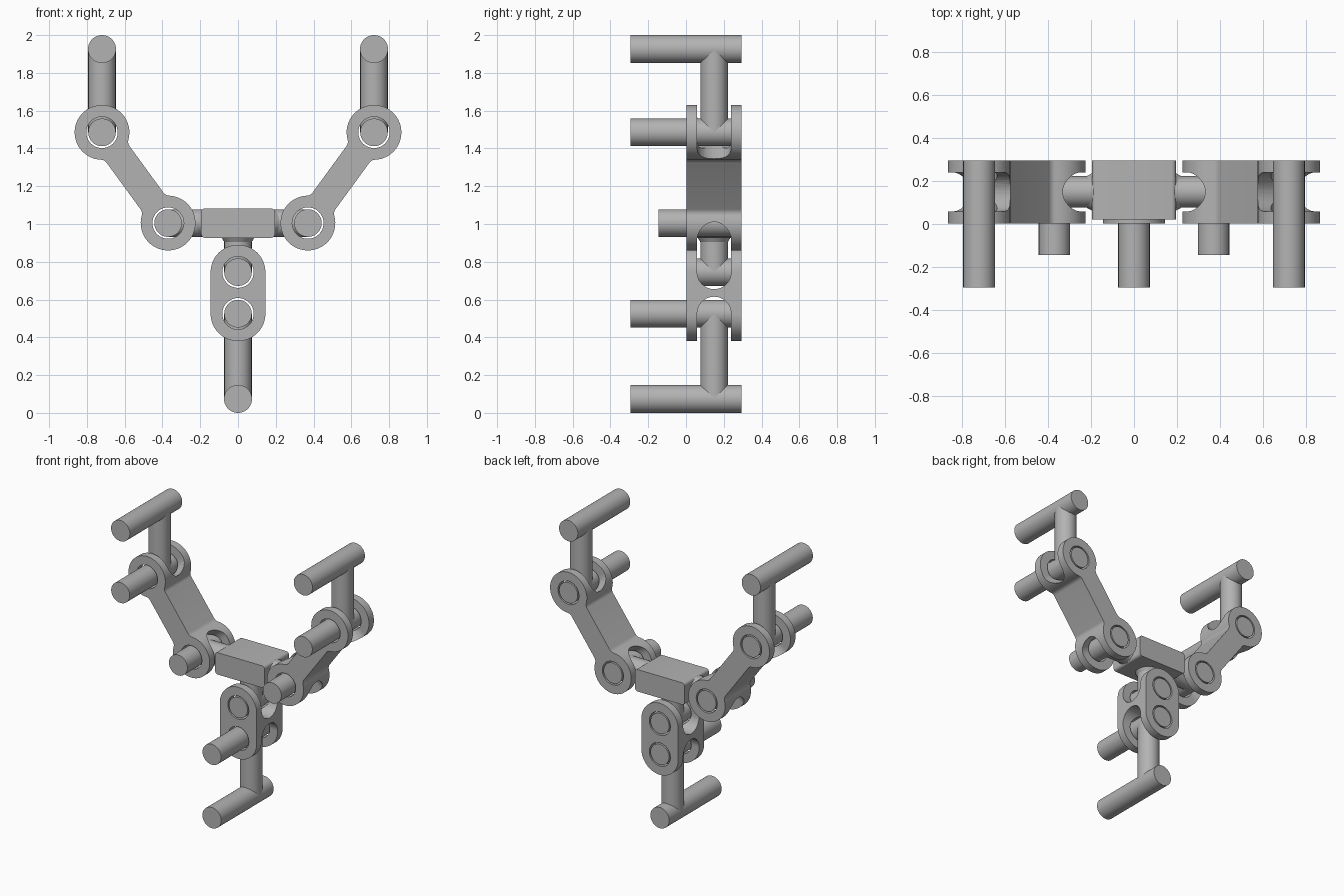
import bpy, bmesh, math
from mathutils import Vector, Matrix

cube = bpy.data.objects.get("Cube")
if cube:
    bpy.data.objects.remove(cube, do_unlink=True)

GREY = (0.45, 0.45, 0.45, 1)
steel = bpy.data.materials.new("plain grey")
steel.use_nodes = True
steel.diffuse_color = GREY
steel.node_tree.nodes["Principled BSDF"].inputs["Base Color"].default_value = GREY

FRONT, BACK = 0.003, 0.295      # link thickness in y
MID = (FRONT + BACK) / 2
ROD, HOLE, EYE, SLOT = 0.073, 0.083, 0.145, 0.09
END = -0.295                    # front end of the long bars


def make_object(name, bm):
    bmesh.ops.recalc_face_normals(bm, faces=bm.faces)
    mesh = bpy.data.meshes.new(name)
    bm.to_mesh(mesh)
    bm.free()
    obj = bpy.data.objects.new(name, mesh)
    bpy.context.collection.objects.link(obj)
    mesh.materials.append(steel)
    return obj


def smooth(obj):
    bpy.ops.object.select_all(action='DESELECT')
    obj.select_set(True)
    bpy.context.view_layer.objects.active = obj
    bpy.ops.object.shade_smooth_by_angle(angle=math.radians(30))
    return obj


def prism(name, points, depth):
    """Extrude a flat outline along a vector."""
    bm = bmesh.new()
    face = bm.faces.new([bm.verts.new(p) for p in points])
    made = bmesh.ops.extrude_face_region(bm, geom=[face])["geom"]
    verts = [g for g in made if isinstance(g, bmesh.types.BMVert)]
    bmesh.ops.translate(bm, verts=verts, vec=depth)
    return make_object(name, bm)


def rod(name, start, end, radius=ROD, radius_end=None):
    start, end = Vector(start), Vector(end)
    way = end - start
    turn = way.to_track_quat('Z', 'Y').to_matrix().to_4x4()
    bm = bmesh.new()
    bmesh.ops.create_cone(bm, cap_ends=True, segments=48, radius1=radius,
                          radius2=radius if radius_end is None else radius_end,
                          depth=way.length,
                          matrix=Matrix.Translation((start + end) / 2) @ turn)
    return smooth(make_object(name, bm))


def arc(cx, cy, radius, a0, a1, steps):
    return [(cx + radius * math.cos(a0 + (a1 - a0) * i / steps),
             cy + radius * math.sin(a0 + (a1 - a0) * i / steps))
            for i in range(steps + 1)]


def cut(obj, cutters):
    for c in cutters:
        c.hide_render = True
        mod = obj.modifiers.new("cut", 'BOOLEAN')
        mod.operation, mod.solver, mod.object = 'DIFFERENCE', 'EXACT', c
    graph = bpy.context.evaluated_depsgraph_get()
    mesh = bpy.data.meshes.new_from_object(obj.evaluated_get(graph))
    obj.modifiers.clear()
    obj.data = mesh
    for c in cutters:
        bpy.data.objects.remove(c, do_unlink=True)


def link(name, base, tip, half_width, fillet):
    """Two-eyed link with a round-bottomed fork slot at each end."""
    base, tip = Vector(base), Vector(tip)
    length = (tip - base).length
    # right half of the lower end, from bottom centre upwards
    if fillet:
        reach, off = EYE + fillet, half_width + fillet
        rise = math.sqrt(reach ** 2 - off ** 2)
        lean = math.atan2(rise, off)
        quarter = arc(0, 0, EYE, -math.pi / 2, lean, 20)
        quarter += arc(off, rise, fillet, math.pi + lean, math.pi, 6)[1:]
    else:
        quarter = arc(0, 0, EYE, -math.pi / 2, 0, 16)
    side = quarter + [(x, length - z) for x, z in reversed(quarter)]
    outline = side + [(-x, z) for x, z in reversed(side[1:-1])]
    body = prism(name, [(x, FRONT, z) for x, z in outline],
                 Vector((0, BACK - FRONT, 0)))

    # slots run across the link and open at its ends
    cutters = []
    section = arc(MID, 0, SLOT, 0, math.pi, 24) + [(MID - SLOT, -0.3), (MID + SLOT, -0.3)]
    for flip in (False, True):
        pts = [(-0.3, y, length - z if flip else z) for y, z in section]
        cutters.append(prism("slot_cutter", pts, Vector((0.6, 0, 0))))
        z = length if flip else 0
        cutters.append(rod("hole_cutter", (0, -0.2, z), (0, 0.5, z), HOLE))
    cut(body, cutters)
    way = tip - base
    body.data.transform(Matrix.Translation(base) @
                        Matrix.Rotation(math.atan2(way.x, way.z), 4, 'Y'))
    smooth(body)


# Central block with rounded long edges
HUB_Z = 1.005
bm = bmesh.new()
bmesh.ops.create_cube(bm, size=1, matrix=Matrix.Translation((0, 0.158, HUB_Z)) @
                      Matrix.Diagonal((0.39, 0.274, 0.156, 1)))
edges = [e for e in bm.edges
         if abs((e.verts[0].co - e.verts[1].co).normalized().y) > 0.9]
bmesh.ops.bevel(bm, geom=edges, offset=0.02, segments=4, profile=0.5, affect='EDGES')
smooth(make_object("central_block", bm))

# Side arms: neck, link, pins and upright handle, mirrored
for side, label in ((1, "left"), (-1, "right")):
    elbow = Vector((0.37 * side, 0, HUB_Z))
    top = Vector((0.72 * side, 0, 1.485))
    rod(label + "_neck", (0.15 * side, MID, HUB_Z), (elbow.x, MID, HUB_Z))
    flare = rod(label + "_neck_flare", (0.19 * side, MID, 0), (0.22 * side, MID, 0),
                0.09, ROD)
    flare.data.transform(Matrix.Translation((0, 0, HUB_Z)) @
                         Matrix.Diagonal((1, 1, 0.82, 1)))
    link(label + "_arm_link", elbow, top, 0.075, 0.04)
    rod(label + "_elbow_pin", (elbow.x, -0.145, elbow.z), (elbow.x, BACK, elbow.z))
    rod(label + "_upper_pin", (top.x, END, top.z), (top.x, BACK, top.z))
    rod(label + "_upright", (top.x, MID, top.z), (top.x, MID, 1.926))
    rod(label + "_handle", (top.x, END, 1.926), (top.x, BACK, 1.926), 0.074)

# Lower leg: stem, short link, pins, shaft and foot bar
rod("stem", (0, MID, 0.95), (0, MID, 0.745))
rod("stem_flare", (0, MID, 0.93), (0, MID, 0.905), 0.088, ROD)
link("lower_link", (0, 0, 0.525), (0, 0, 0.745), EYE, 0)
rod("lower_link_top_pin", (0, FRONT, 0.745), (0, BACK, 0.745))
rod("lower_link_bottom_pin", (0, END, 0.525), (0, BACK, 0.525))
rod("leg_shaft", (0, MID, 0.525), (0, MID, 0.074))
rod("foot_bar", (0, END, 0.074), (0, BACK, 0.074), 0.074)
